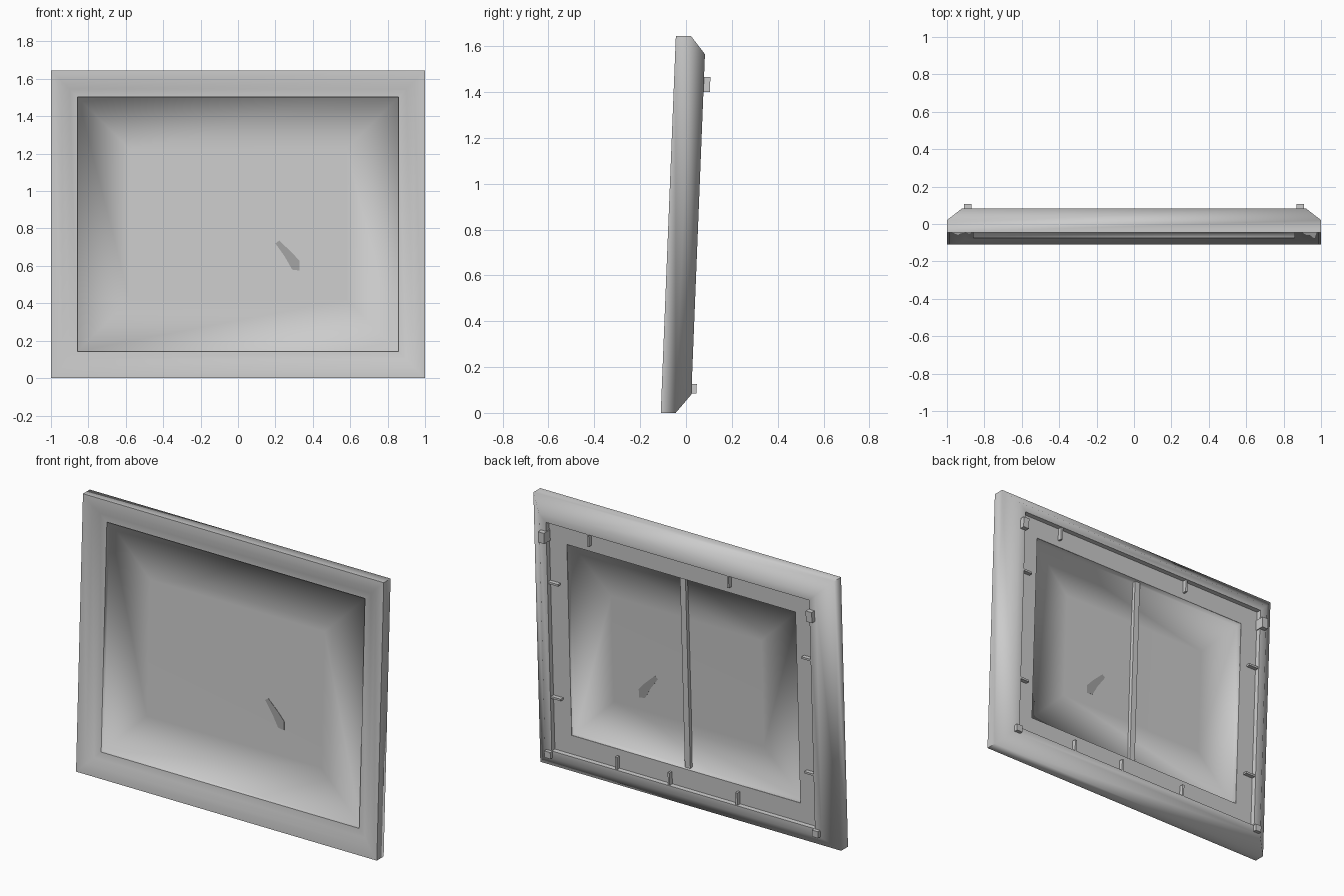
import bpy, bmesh, math

cube = bpy.data.objects.get("Cube")
if cube:
    bpy.data.objects.remove(cube)

W, H = 1.0, 1.645          # half width and height of the frame
LEAN, FRONT = 0.04, -0.11  # backward lean and foot of the front face


def material(name, v):
    m = bpy.data.materials.new(name)
    m.use_nodes = True
    m.diffuse_color = (v, v, v, 1)
    m.node_tree.nodes["Principled BSDF"].inputs["Base Color"].default_value = (v, v, v, 1)
    return m


grey = material("pale grey", 0.6)
dark = material("tear grey", 0.36)


def place(x, z, d):
    """Point at depth d behind the leaning front face."""
    return (x, FRONT + LEAN * z + d, z)


def finish(name, bm, mat, angle):
    bmesh.ops.recalc_face_normals(bm, faces=bm.faces)
    me = bpy.data.meshes.new(name)
    bm.to_mesh(me)
    bm.free()
    me.materials.append(mat)
    ob = bpy.data.objects.new(name, me)
    bpy.context.collection.objects.link(ob)
    bpy.ops.object.select_all(action="DESELECT")
    ob.select_set(True)
    bpy.context.view_layer.objects.active = ob
    if angle:
        bpy.ops.object.shade_smooth_by_angle(angle=math.radians(angle))
    return ob


def rings(name, profile, angle, closed=False, face_back=False):
    """Sweep (inset, depth) points round the rectangle; close or cap the end."""
    bm = bmesh.new()
    loops = []
    for i, d in profile:
        corners = [(-W + i, i), (W - i, i), (W - i, H - i), (-W + i, H - i)]
        loops.append([bm.verts.new(place(x, z, d)) for x, z in corners])
    pairs = list(zip(loops, loops[1:]))
    if closed:
        pairs.append((loops[-1], loops[0]))
    for a, b in pairs:
        for k in range(4):
            n = (k + 1) % 4
            bm.faces.new((a[k], a[n], b[n], b[k]))
    if not closed:
        bm.faces.new(loops[-1])
    ob = finish(name, bm, grey, angle)
    if not closed:
        # open sheets: turn the cap toward the wanted side
        if (ob.data.polygons[-1].normal.y > 0) != face_back:
            ob.data.flip_normals()
    return ob


def box(name, x0, x1, z0, z1, d0, d1):
    bm = bmesh.new()
    v = [bm.verts.new(place(x, z, d)) for d in (d0, d1)
         for x, z in ((x0, z0), (x1, z0), (x1, z1), (x0, z1))]
    bm.faces.new(v[:4])
    bm.faces.new(v[4:])
    for k in range(4):
        n = (k + 1) % 4
        bm.faces.new((v[k], v[n], v[n + 4], v[k + 4]))
    return finish(name, bm, grey, 0)


# Moulded picture frame with bevelled back
rings("frame", [(0, .065), (0, 0), (.015, 0), (.06, .008), (.1, .025), (.142, .03),
                (.142, .05), (.125, .1), (.125, .13), (.08, .13)], 60, closed=True)

# Canvas front, softly shaded into the recess walls
rings("canvas_front", [(.142, .03), (.145, .052), (.42, .055)], 180)

# Stretcher ledge and canvas back
rings("stretcher", [(.12, .1), (.24, .1), (.24, .065), (.13, .065)], 50, closed=True)
rings("canvas_back", [(.24, .098), (.245, .066), (.5, .062)], 180, face_back=True)
box("centre_bar", -.018, .018, .24, H - .24, .058, .085)

# Small retaining pins between frame and stretcher
for x in (-.33, .6):
    box("top_pin", x - .006, x + .006, H - .2, H - .115, .1, .125)
for x in (-.35, .1, .45):
    box("bottom_pin", x - .006, x + .006, .115, .2, .1, .125)
for s in (-1, 1):
    for z in (.45, 1.15):
        a, b = sorted((s * .81, s * .885))
        box("side_pin", a, b, z - .006, z + .006, .1, .125)
    # Corner clips that stand out at the back
    a, b = sorted((s * .87, s * .91))
    box("upper_corner_clip", a, b, 1.4, 1.465, .1, .158)
    box("lower_corner_clip", a, b, .085, .125, .1, .152)

# Torn patch, seen from both sides
tear = [(.2, .72), (.22, .735), (.29, .67), (.33, .625), (.33, .575), (.29, .58), (.25, .65)]
bm = bmesh.new()
front = bm.faces.new([bm.verts.new(place(x, z, .053)) for x, z in tear])
ext = bmesh.ops.extrude_face_region(bm, geom=[front])
for v in ext["geom"]:
    if isinstance(v, bmesh.types.BMVert):
        v.co.y += .0098
finish("torn_patch", bm, dark, 0)
